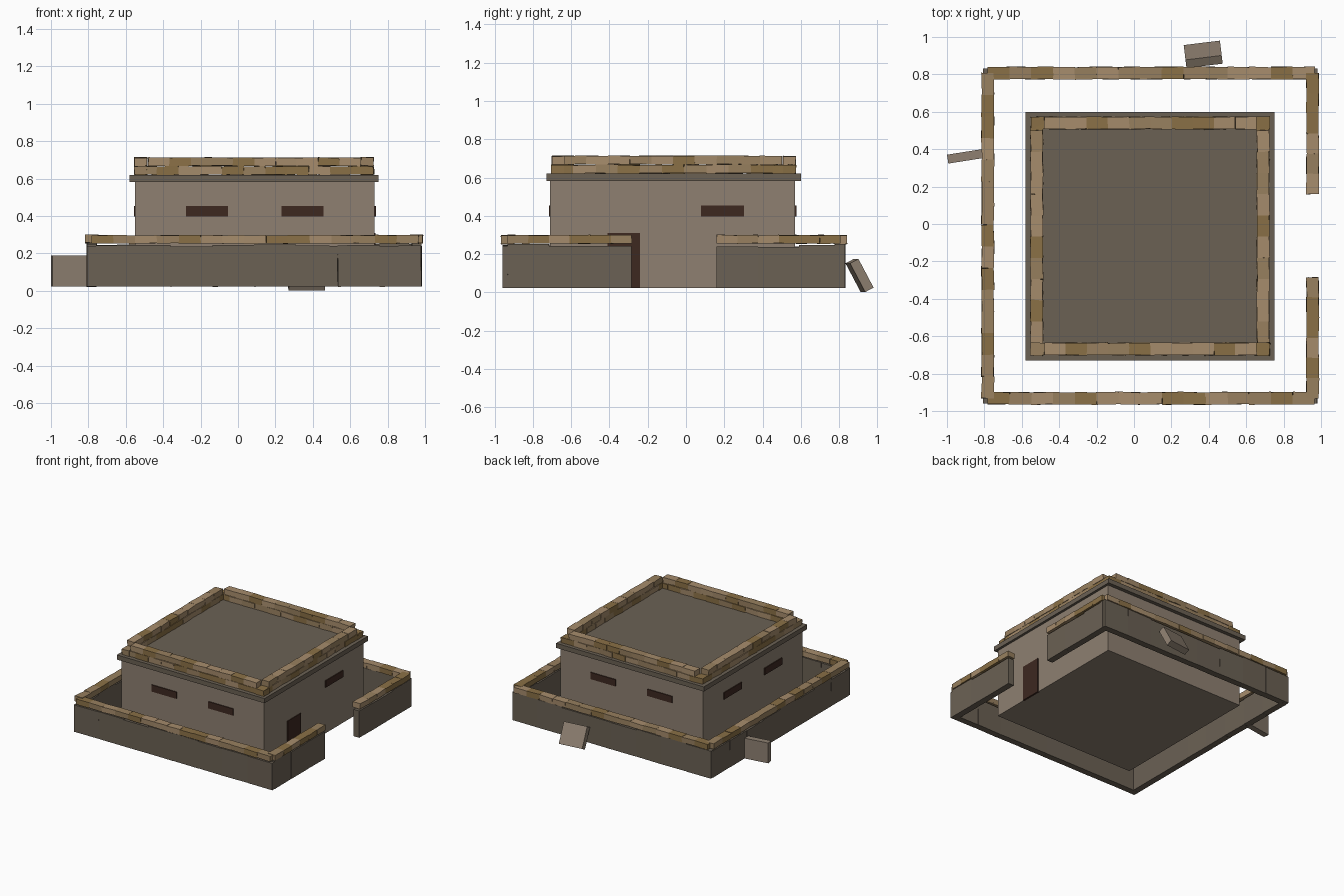
import bpy, bmesh, math, random
from mathutils import Matrix, Vector, Euler

if "Cube" in bpy.data.objects:
    bpy.data.objects.remove(bpy.data.objects["Cube"])

random.seed(4)
R = random.uniform


def mat(name, hexcol):
    m = bpy.data.materials.new(name)
    c = [int(hexcol[i:i + 2], 16) / 255 for i in (0, 2, 4)]
    m.diffuse_color = [((v + 0.055) / 1.055) ** 2.4 for v in c] + [1]
    m.use_nodes = True
    m.node_tree.nodes["Principled BSDF"].inputs["Base Color"].default_value = m.diffuse_color
    return m


WALL = mat("plaster", "8e8071")
STONE = mat("dark_concrete", "6b6154")
DARK = mat("dark_wood", "3d2820")
BAGS = [mat("sand_light", "a68c6c"), mat("sand_mid", "98805f"), mat("sand_brown", "8a7046")]


def add_box(bm, centre, size, rot=(0, 0, 0), jitter=0.0, mi=0):
    m = Matrix.Translation(centre) @ Euler(rot).to_matrix().to_4x4() @ Matrix.Diagonal((*size, 1))
    vs = bmesh.ops.create_cube(bm, size=1, matrix=m)["verts"]
    for v in vs:
        v.co += Vector((R(-jitter, jitter), R(-jitter, jitter), R(-jitter, jitter)))
    for f in {f for v in vs for f in v.link_faces}:
        f.material_index = mi


def finish(bm, name, mats):
    me = bpy.data.meshes.new(name)
    bm.to_mesh(me)
    bm.free()
    for m in mats:
        me.materials.append(m)
    bpy.context.collection.objects.link(bpy.data.objects.new(name, me))


def box(name, lo, hi, m):
    bm = bmesh.new()
    add_box(bm, [(a + b) / 2 for a, b in zip(lo, hi)], [b - a for a, b in zip(lo, hi)])
    finish(bm, name, [m])


def bag_row(bm, a, b, z, n):
    """Row of n slightly uneven sandbags between two plan points."""
    a, b = Vector(a), Vector(b)
    d = b - a
    ang = math.atan2(d.y, d.x)
    for i in range(n):
        p = a + d * (i + 0.5) / n
        add_box(bm, (p.x, p.y, z), (d.length / n * 1.01, 0.066, 0.044),
                (0, R(-.02, .02), ang + R(-.04, .04)), 0.002, random.randrange(3))


def wall_row(bm, a, b, n):
    """Row of n concrete panels between two plan points."""
    a, b = Vector(a), Vector(b)
    d = b - a
    ang = math.atan2(d.y, d.x)
    for i in range(n):
        p = a + d * (i + 0.5) / n
        h = R(0.215, 0.232)
        add_box(bm, (p.x, p.y, 0.022 + h / 2), (d.length / n, 0.052, h),
                (0, R(-.006, .006), ang + R(-.015, .015)))


# Bunker body and overhanging roof slab
box("bunker_body", (-0.55, -0.71, 0.022), (0.73, 0.57, 0.585), WALL)
box("roof_slab", (-0.58, -0.73, 0.582), (0.75, 0.60, 0.62), STONE)

# Door and window slits
box("door", (0.72, -0.41, 0.022), (0.736, -0.24, 0.31), DARK)
bm = bmesh.new()
for s in (-1, 1):
    for y in (-0.71, 0.57):
        add_box(bm, (0.09 + s * 0.255, y, 0.425), (0.225, 0.014, 0.055))
    add_box(bm, (-0.55, -0.07 + s * 0.26, 0.425), (0.014, 0.225, 0.055))
add_box(bm, (0.73, 0.19, 0.425), (0.014, 0.225, 0.055))
finish(bm, "window_slits", [DARK])

# Two-layer sandbag parapet on the roof
bm = bmesh.new()
for z, inset, n in ((0.643, 0.0, 11), (0.690, 0.07, 10)):
    x0, x1, y0, y1 = -0.55 + inset, 0.725 - inset, -0.705 + inset, 0.57 - inset
    for y in (-0.668, 0.54):
        bag_row(bm, (x0, y), (x1, y), z, n)
    for x in (-0.52, 0.69):
        bag_row(bm, (x, y0), (x, y1), z + 0.001, n)
finish(bm, "parapet_sandbags", BAGS)

# Compound wall with a gateway on the right, topped by sandbags
X0, X1, Y0, Y1 = -0.782, 0.955, -0.932, 0.807
bm = bmesh.new()
for y in (Y0, Y1):
    wall_row(bm, (X0 - 0.025, y), (X1 + 0.025, y), 8)
wall_row(bm, (X0, Y0), (X0, Y1), 8)
wall_row(bm, (X1, Y0), (X1, -0.285), 3)
wall_row(bm, (X1, 0.16), (X1, Y1), 3)
finish(bm, "compound_wall", [STONE])

bm = bmesh.new()
for y in (Y0, Y1):
    bag_row(bm, (X0, y), (X1 + 0.01, y), 0.275, 15)
bag_row(bm, (X0, Y0), (X0, Y1), 0.277, 15)
bag_row(bm, (X1, Y0), (X1, -0.285), 0.277, 6)
bag_row(bm, (X1, 0.16), (X1, Y1), 0.277, 6)
finish(bm, "wall_sandbags", BAGS)

# Loose slabs outside the back and left walls
bm = bmesh.new()
add_box(bm, (0.37, 0.907, 0.088), (0.195, 0.05, 0.17), (math.radians(28), 0, math.radians(7)))
add_box(bm, (-0.90, 0.362, 0.105), (0.195, 0.048, 0.165), (0, 0, math.radians(9)))
finish(bm, "fallen_slabs", [WALL])
